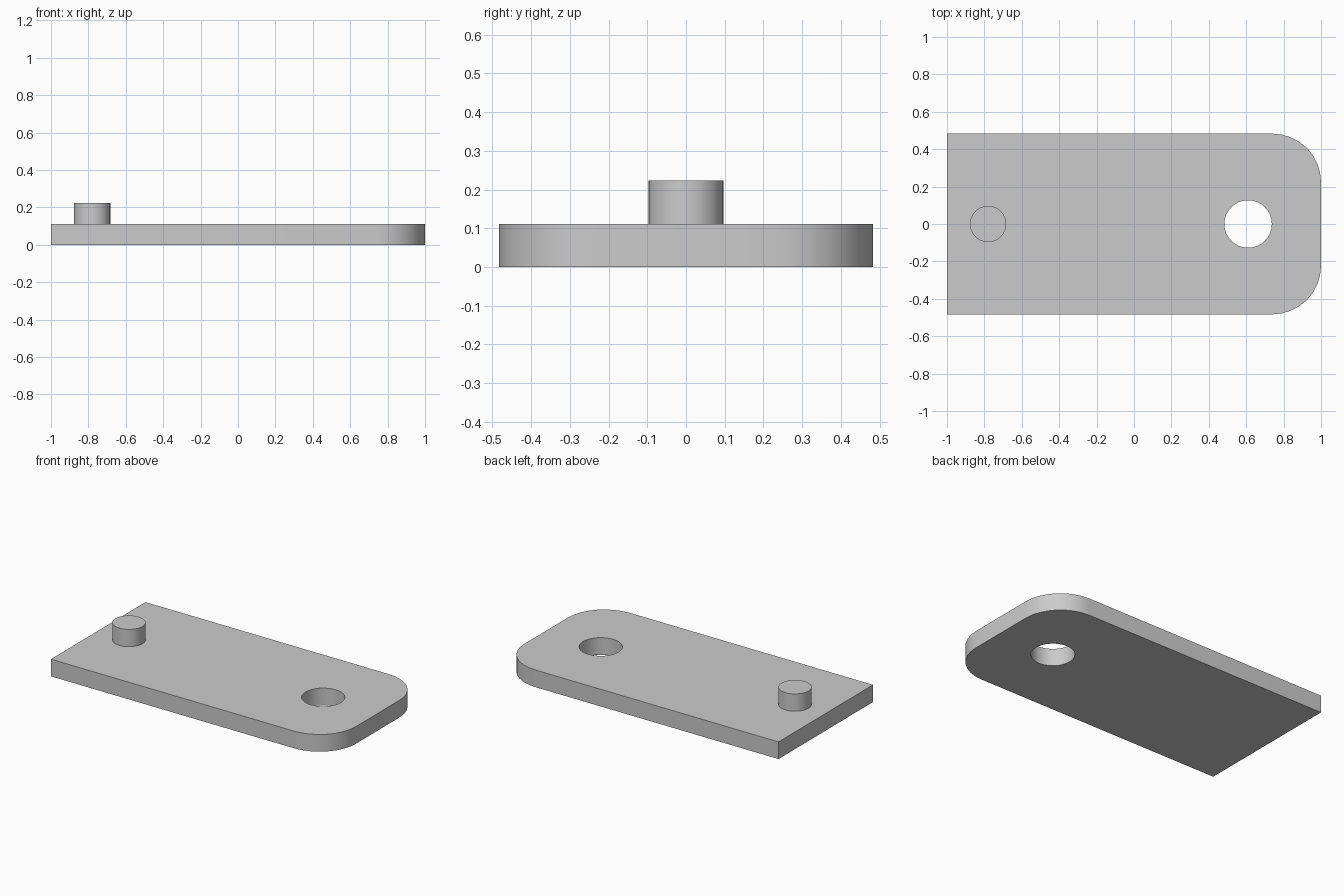
import bpy, bmesh
from math import cos, sin, pi, radians

cube = bpy.data.objects.get("Cube")
if cube:
    bpy.data.objects.remove(cube, do_unlink=True)

HALF_X, HALF_Y, THICK = 1.0, 0.483, 0.111
CORNER, CORNER_STEPS = 0.26, 8
HOLE_X, HOLE_R = 0.61, 0.127
PEG_X, PEG_R, PEG_TOP = -0.78, 0.097, 0.223

grey = bpy.data.materials.new("light_grey")
grey.use_nodes = True
colour = (0.6, 0.6, 0.6, 1)
grey.diffuse_color = colour
grey.node_tree.nodes["Principled BSDF"].inputs["Base Color"].default_value = colour


def prism(name, outline, z0, z1):
    """Extrude a counter-clockwise outline from z0 to z1."""
    bm = bmesh.new()
    base = bm.faces.new([bm.verts.new((x, y, z0)) for x, y in outline])
    top = bmesh.ops.extrude_face_region(bm, geom=[base], use_keep_orig=True)
    verts = [v for v in top["geom"] if isinstance(v, bmesh.types.BMVert)]
    bmesh.ops.translate(bm, verts=verts, vec=(0, 0, z1 - z0))
    bmesh.ops.recalc_face_normals(bm, faces=bm.faces)
    mesh = bpy.data.meshes.new(name)
    bm.to_mesh(mesh)
    bm.free()
    mesh.materials.append(grey)
    obj = bpy.data.objects.new(name, mesh)
    bpy.context.collection.objects.link(obj)
    return obj


def arc(cx, cy, r, start, sweep, steps):
    return [(cx + r * cos(start + sweep * i / steps),
             cy + r * sin(start + sweep * i / steps)) for i in range(steps + 1)]


def circle(cx, r):
    return arc(cx, 0, r, 0, 2 * pi, 32)[:-1]


# Plate with square corners at one end and rounded corners at the other
cx, cy = HALF_X - CORNER, HALF_Y - CORNER
outline = [(-HALF_X, HALF_Y), (-HALF_X, -HALF_Y)]
outline += arc(cx, -cy, CORNER, -pi / 2, pi / 2, CORNER_STEPS)
outline += arc(cx, cy, CORNER, 0, pi / 2, CORNER_STEPS)
plate = prism("plate", outline, 0, THICK)

# Through hole near the rounded end
cutter = prism("hole_cutter", circle(HOLE_X, HOLE_R), -0.1, THICK + 0.1)
cutter.hide_render = True
cutter.hide_viewport = True
cut = plate.modifiers.new("hole", "BOOLEAN")
cut.operation = "DIFFERENCE"
cut.solver = "EXACT"
cut.object = cutter
bpy.context.view_layer.objects.active = plate
bpy.ops.object.modifier_apply(modifier=cut.name)
bpy.data.objects.remove(cutter, do_unlink=True)

# Round peg near the square end
peg = prism("peg", circle(PEG_X, PEG_R), THICK, PEG_TOP)

# Smooth the curved walls, keep the rims sharp
for obj in (plate, peg):
    bpy.ops.object.select_all(action="DESELECT")
    obj.select_set(True)
    bpy.context.view_layer.objects.active = obj
    bpy.ops.object.shade_smooth_by_angle(angle=radians(30))
